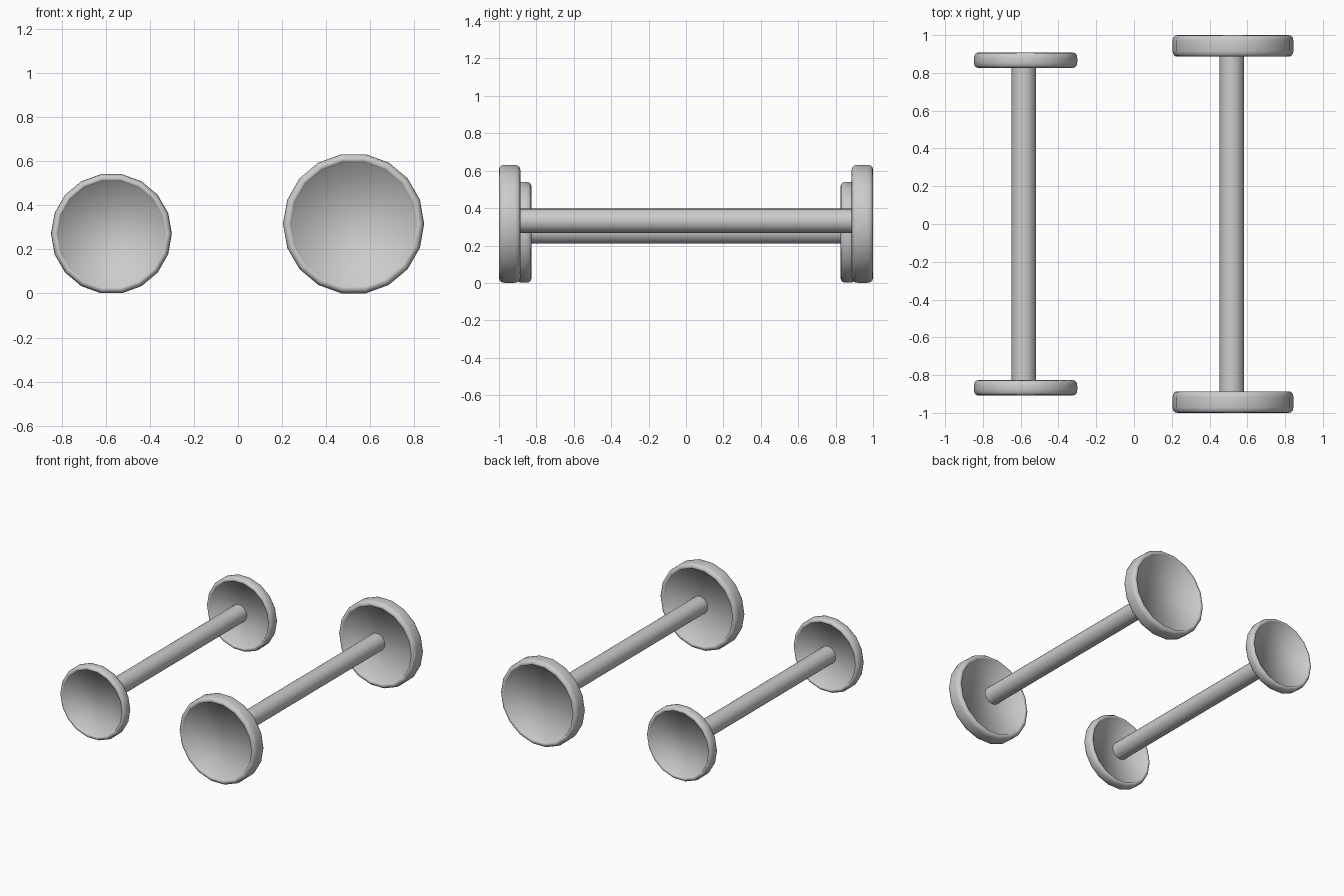
import bpy, bmesh
from math import sin, cos, tau

if "Cube" in bpy.data.objects:
    bpy.data.objects.remove(bpy.data.objects["Cube"])


def lathe(name, profile, centre, sides):
    """Closed solid turned around the y axis from (radius, y) points; flat end caps."""
    bm = bmesh.new()
    cx, cy, cz = centre
    rings = []
    for r, y in profile:
        rings.append([bm.verts.new((cx + r * cos(tau * i / sides), cy + y,
                                    cz + r * sin(tau * i / sides))) for i in range(sides)])
    for a, b in zip(rings, rings[1:]):
        for i in range(sides):
            j = (i + 1) % sides
            bm.faces.new((a[i], a[j], b[j], b[i]))
    bm.faces.new(rings[0])
    bm.faces.new(rings[-1])
    bmesh.ops.recalc_face_normals(bm, faces=bm.faces)
    mesh = bpy.data.meshes.new(name)
    bm.to_mesh(mesh)
    bm.free()
    obj = bpy.data.objects.new(name, mesh)
    bpy.context.collection.objects.link(obj)
    return obj


def wheel(name, x, y, z, r, half):
    # Rounded tyre with a shallow recessed disc on both faces
    side = [(r * 0.872, half - 0.018), (r * 0.89, half - 0.004), (r * 0.92, half),
            (r * 0.96, half - 0.003), (r * 0.99, half - 0.014), (r, half - 0.03)]
    profile = side + [(a, -b) for a, b in reversed(side)]
    lathe(name, profile, (x, y, z), 18).data.shade_smooth()


def axle(name, x, z, r, reach):
    obj = lathe(name, [(r, -reach), (r, reach)], (x, 0, z), 24)
    bpy.context.view_layer.objects.active = obj
    obj.select_set(True)
    bpy.ops.object.shade_smooth_by_angle()
    obj.select_set(False)


# Wheel pairs: name, x, |y|, z, radius, half width
for end, x, y, z, r, half in (("small", -0.574, 0.867, 0.271, 0.274, 0.04),
                              ("large", 0.524, 0.943, 0.316, 0.32, 0.057)):
    wheel(end + "_wheel_near", x, -y, z, r, half)
    wheel(end + "_wheel_far", x, y, z, r, half)

# Axles
axle("small_axle", -0.583, 0.275, 0.065, 0.86)
axle("large_axle", 0.518, 0.332, 0.065, 0.935)
